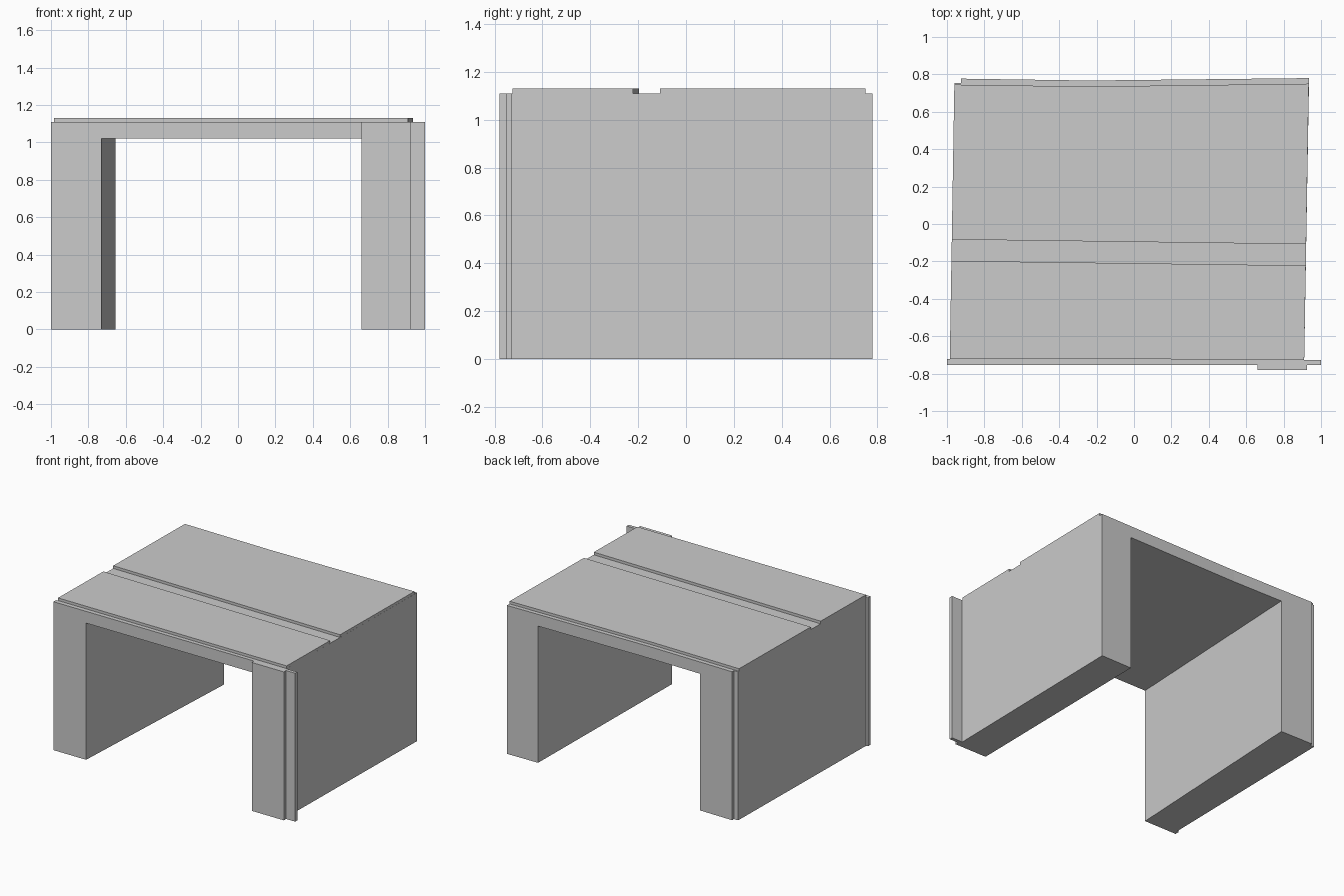
import bpy, bmesh

if "Cube" in bpy.data.objects:
    bpy.data.objects.remove(bpy.data.objects["Cube"])

WALL_TOP, ROOF_TOP, LINTEL = 1.11, 1.13, 1.022


def prism(name, outline, z0, z1):
    """Extrude a counter-clockwise plan outline from z0 to z1."""
    bm = bmesh.new()
    face = bm.faces.new([bm.verts.new((x, y, z0)) for x, y in outline])
    new = bmesh.ops.extrude_face_region(bm, geom=[face])["geom"]
    for v in new:
        if isinstance(v, bmesh.types.BMVert):
            v.co.z = z1
    bmesh.ops.recalc_face_normals(bm, faces=bm.faces[:])
    mesh = bpy.data.meshes.new(name)
    bm.to_mesh(mesh)
    bm.free()
    obj = bpy.data.objects.new(name, mesh)
    bpy.context.collection.objects.link(obj)
    return obj


def left_x(y):
    return -0.985 + 0.025 * (y + 0.725) / 1.5


def right_x(y):
    return 0.91 + 0.025 * (y + 0.725) / 1.5


# Arch body: slightly skewed plan with front trim, corner tabs and rear step
body = prism("arch_body", [
    (-1.0, -0.753), (0.66, -0.753), (0.66, -0.78), (0.925, -0.78),
    (0.925, -0.753), (1.0, -0.753), (1.0, -0.728), (0.91, -0.728),
    (0.936, 0.78), (-0.24, 0.767), (-0.925, 0.777), (-0.925, 0.755),
    (-0.96, 0.755), (-0.985, -0.722), (-1.0, -0.722)], 0, WALL_TOP)

# Passage through the arch, slightly turned to follow the skew
cutter = prism("passage_cutter", [
    (-0.73, -0.753), (-0.734, -0.85), (0.659, -0.85), (0.66, -0.78),
    (0.68, 0.78), (0.681, 0.85), (-0.652, 0.85), (-0.656, 0.77)],
    -0.2, LINTEL)
cutter.hide_render = True
cut = body.modifiers.new("passage", "BOOLEAN")
cut.operation = "DIFFERENCE"
cut.solver = "EXACT"
cut.object = cutter
bpy.context.view_layer.objects.active = body
bpy.ops.object.modifier_apply(modifier=cut.name)
bpy.data.objects.remove(cutter)

# Two raised roof slabs with a groove between them
prism("front_roof_slab", [
    (left_x(-0.72), -0.72), (right_x(-0.725), -0.725),
    (right_x(-0.222), -0.222), (left_x(-0.197), -0.197)],
    WALL_TOP, ROOF_TOP)
prism("back_roof_slab", [
    (left_x(-0.083), -0.083), (right_x(-0.108), -0.108),
    (right_x(0.75), 0.75), (-0.24, 0.735), (left_x(0.745), 0.745)],
    WALL_TOP, ROOF_TOP)
